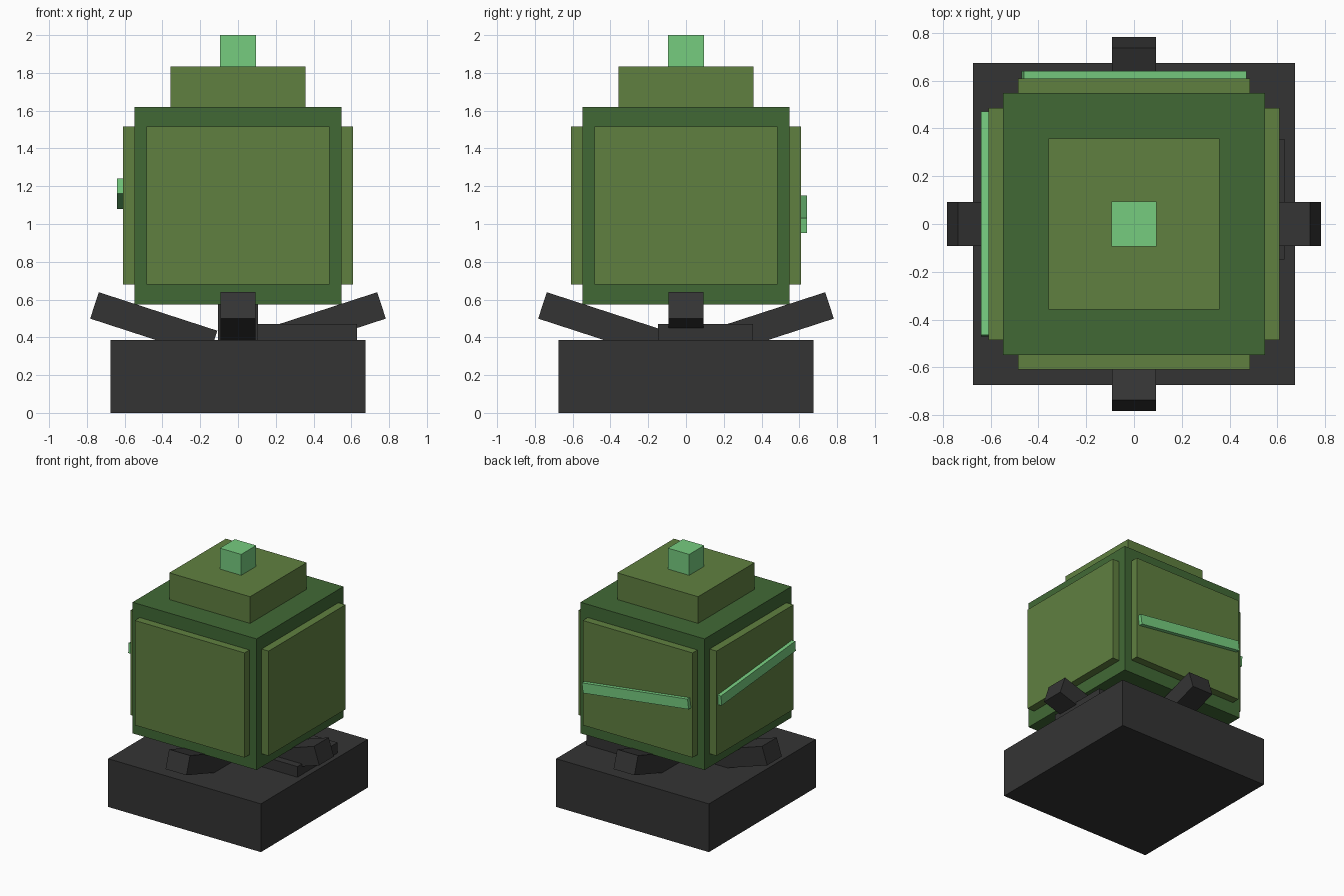
import bpy
import math
from mathutils import Matrix, Vector

cube = bpy.data.objects.get("Cube")
if cube:
    bpy.data.objects.remove(cube, do_unlink=True)


def material(name, rgb):
    m = bpy.data.materials.new(name)
    m.use_nodes = True
    m.diffuse_color = (*rgb, 1)
    bsdf = next(n for n in m.node_tree.nodes if n.type == 'BSDF_PRINCIPLED')
    bsdf.inputs["Base Color"].default_value = (*rgb, 1)
    return m


charcoal = material("charcoal", (0.034, 0.034, 0.034))
dark_green = material("dark green", (0.053, 0.141, 0.036))
olive = material("olive green", (0.117, 0.216, 0.051))
mint = material("mint green", (0.181, 0.604, 0.212))


def box(name, centre, size, mat, tilt=0.0, turn=0.0):
    """Box tilted about its own y axis, then swung about the model's z axis."""
    bpy.ops.mesh.primitive_cube_add(size=1)
    ob = bpy.context.object
    ob.name = name
    ob.data.materials.append(mat)
    ob.matrix_world = (Matrix.Rotation(math.radians(turn), 4, 'Z')
                       @ Matrix.Translation(Vector(centre))
                       @ Matrix.Rotation(math.radians(tilt), 4, 'Y')
                       @ Matrix.Diagonal((*size, 1)))
    return ob


def slab(name, half, z0, z1, mat):
    return box(name, (0, 0, (z0 + z1) / 2), (2 * half, 2 * half, z1 - z0), mat)


# Central stack
slab("base", 0.675, 0.0, 0.385, charcoal)
slab("body", 0.548, 0.573, 1.62, dark_green)
slab("cap", 0.357, 1.62, 1.833, olive)
slab("top_knob", 0.094, 1.833, 2.0, mint)

# Neck and the low block beside it
box("neck", (0, 0, 0.479), (0.21, 0.18, 0.188), charcoal)
box("side_block", (0.365, 0.103, 0.4275), (0.53, 0.505, 0.085), charcoal)

# Four side panels and four splayed supports
for side, turn in (("left", 0), ("back", 90), ("right", 180), ("front", 270)):
    box(side + "_panel", (0.579, 0, 1.097), (0.062, 0.97, 0.836), olive, 0, turn)
    box(side + "_support", (0.446, 0, 0.467), (0.66, 0.185, 0.147), charcoal, -18, turn)

# Slanted strips on the back and right panels
box("back_strip", (0, 0.62, 1.052), (0.94, 0.04, 0.08), mint, 7.3)
box("right_strip", (0, 0.62, 1.16), (0.94, 0.04, 0.08), mint, 4.9, 90)
